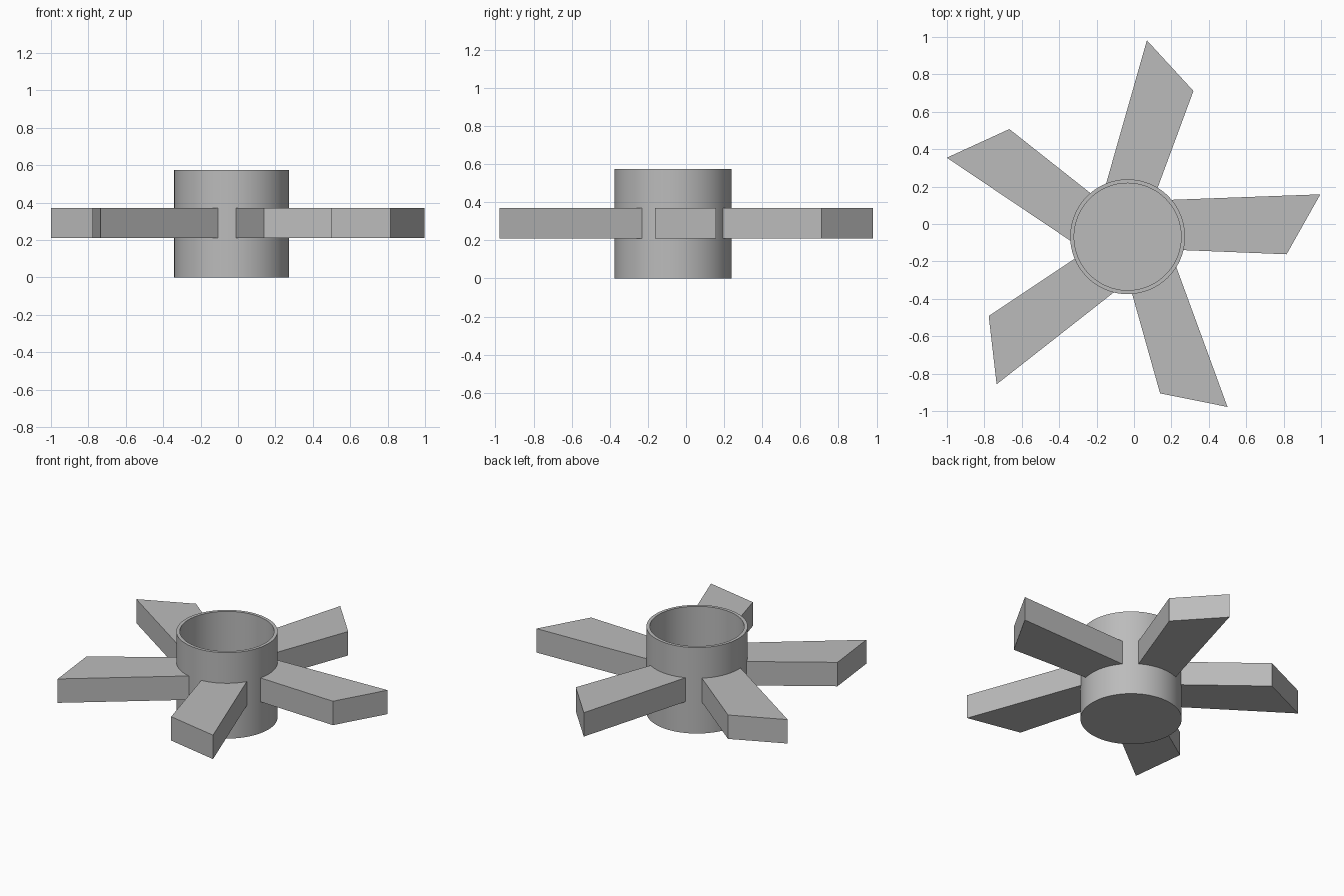
import bpy, bmesh
from math import radians, cos, sin, pi
from mathutils import Vector

cube = bpy.data.objects.get("Cube")
if cube:
    bpy.data.objects.remove(cube, do_unlink=True)

CENTRE = Vector((-0.034, -0.068, 0))
HUB_R, BORE_R, HUB_H, FLOOR_Z = 0.307, 0.286, 0.575, 0.021
BLADE_Z0, BLADE_Z1 = 0.21, 0.37

grey = bpy.data.materials.new("plain grey")
grey.use_nodes = True
colour = (0.5, 0.5, 0.5, 1)
grey.diffuse_color = colour
grey.node_tree.nodes["Principled BSDF"].inputs["Base Color"].default_value = colour


def finish(bm, name):
    bmesh.ops.recalc_face_normals(bm, faces=bm.faces)
    mesh = bpy.data.meshes.new(name)
    bm.to_mesh(mesh)
    bm.free()
    mesh.materials.append(grey)
    obj = bpy.data.objects.new(name, mesh)
    obj.location = CENTRE
    bpy.context.collection.objects.link(obj)
    return obj


def polar(r, degrees, z=0):
    return Vector((r * cos(radians(degrees)), r * sin(radians(degrees)), z))


# Hub: an open cup turned from its wall profile
bm = bmesh.new()
profile = [(0, 0), (HUB_R, 0), (HUB_R, HUB_H), (BORE_R, HUB_H), (BORE_R, FLOOR_Z), (0, FLOOR_Z)]
verts = [bm.verts.new((r, 0, z)) for r, z in profile]
edges = [bm.edges.new(pair) for pair in zip(verts, verts[1:])]
bmesh.ops.spin(bm, geom=verts + edges, cent=(0, 0, 0), axis=(0, 0, 1),
               angle=2 * pi, steps=96, use_merge=True)
bmesh.ops.remove_doubles(bm, verts=bm.verts, dist=0.0001)
hub = finish(bm, "hub")
bpy.ops.object.select_all(action='DESELECT')
hub.select_set(True)
bpy.context.view_layer.objects.active = hub
bpy.ops.object.shade_smooth_by_angle(angle=radians(30))

# Blades: slanted-tip slabs whose curved roots sit inside the hub wall
for i in range(5):
    turn = 72 * i
    outline = [polar(0.855, turn - 6.3, BLADE_Z0), polar(1.055, turn + 12.4, BLADE_Z0)]
    outline += [polar(0.299, turn + 41.2 - 55 * k / 10, BLADE_Z0) for k in range(11)]
    bm = bmesh.new()
    base = bm.faces.new([bm.verts.new(p) for p in outline])
    top = bmesh.ops.extrude_face_region(bm, geom=[base], use_keep_orig=True)["geom"]
    bmesh.ops.translate(bm, vec=(0, 0, BLADE_Z1 - BLADE_Z0),
                        verts=[v for v in top if isinstance(v, bmesh.types.BMVert)])
    finish(bm, f"blade_{i + 1}")
